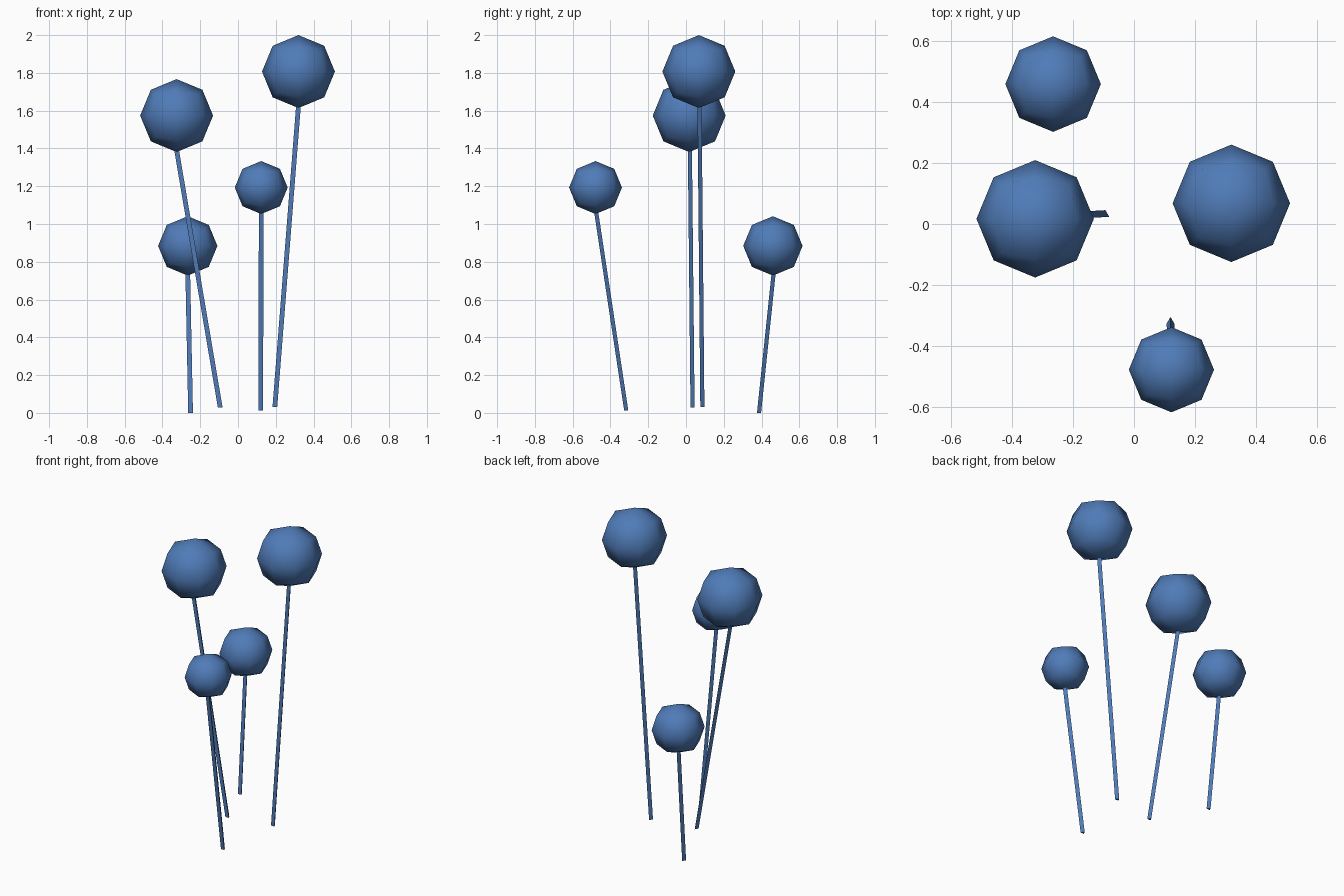
import bpy, bmesh, math
from mathutils import Vector

if "Cube" in bpy.data.objects:
    bpy.data.objects.remove(bpy.data.objects["Cube"])

blue = bpy.data.materials.new("blue")
blue.diffuse_color = (0.08, 0.2, 0.48, 1)
blue.use_nodes = True
blue.node_tree.nodes["Principled BSDF"].inputs["Base Color"].default_value = blue.diffuse_color


def add_object(name, bm, smooth):
    bmesh.ops.recalc_face_normals(bm, faces=bm.faces)
    mesh = bpy.data.meshes.new(name)
    for f in bm.faces:
        f.smooth = smooth
    bm.to_mesh(mesh)
    bm.free()
    mesh.materials.append(blue)
    obj = bpy.data.objects.new(name, mesh)
    bpy.context.collection.objects.link(obj)
    return obj


# Ball: cube divided once and rounded, octagonal from every axis
def ball(name, centre, radius):
    bm = bmesh.new()
    bmesh.ops.create_cube(bm, size=2)
    bmesh.ops.subdivide_edges(bm, edges=bm.edges[:], cuts=1, use_grid_fill=True)
    for v in bm.verts:
        v.co = v.co.normalized() * radius
    add_object(name, bm, True).location = centre


# Stem: leaning three-sided rod with its ridge towards the back
def stem(name, base, top, radius=0.0145):
    bm = bmesh.new()
    rings = []
    for end in (base, top):
        rings.append([bm.verts.new(Vector(end) + radius * Vector((math.cos(a), math.sin(a), 0)))
                      for a in (math.radians(90 + 120 * i) for i in range(3))])
    low, high = rings
    for i in range(3):
        j = (i + 1) % 3
        bm.faces.new((low[i], low[j], high[j], high[i]))
    bm.faces.new(low)
    bm.faces.new(high)
    add_object(name, bm, False)


# (name, ball centre, ball radius, stem base)
plants = [
    ("tall_right", (0.32, 0.068, 1.807), 0.193, (0.195, 0.083, 0.03)),
    ("tall_left", (-0.325, 0.017, 1.574), 0.193, (-0.094, 0.031, 0.028)),
    ("short_front", (0.123, -0.479, 1.193), 0.14, (0.12, -0.32, 0.012)),
    ("short_back", (-0.266, 0.46, 0.884), 0.157, (-0.251, 0.383, 0.0)),
]
for name, centre, radius, base in plants:
    ball(name + "_ball", centre, radius)
    stem(name + "_stem", base, (centre[0], centre[1], centre[2] - radius + 0.01))
